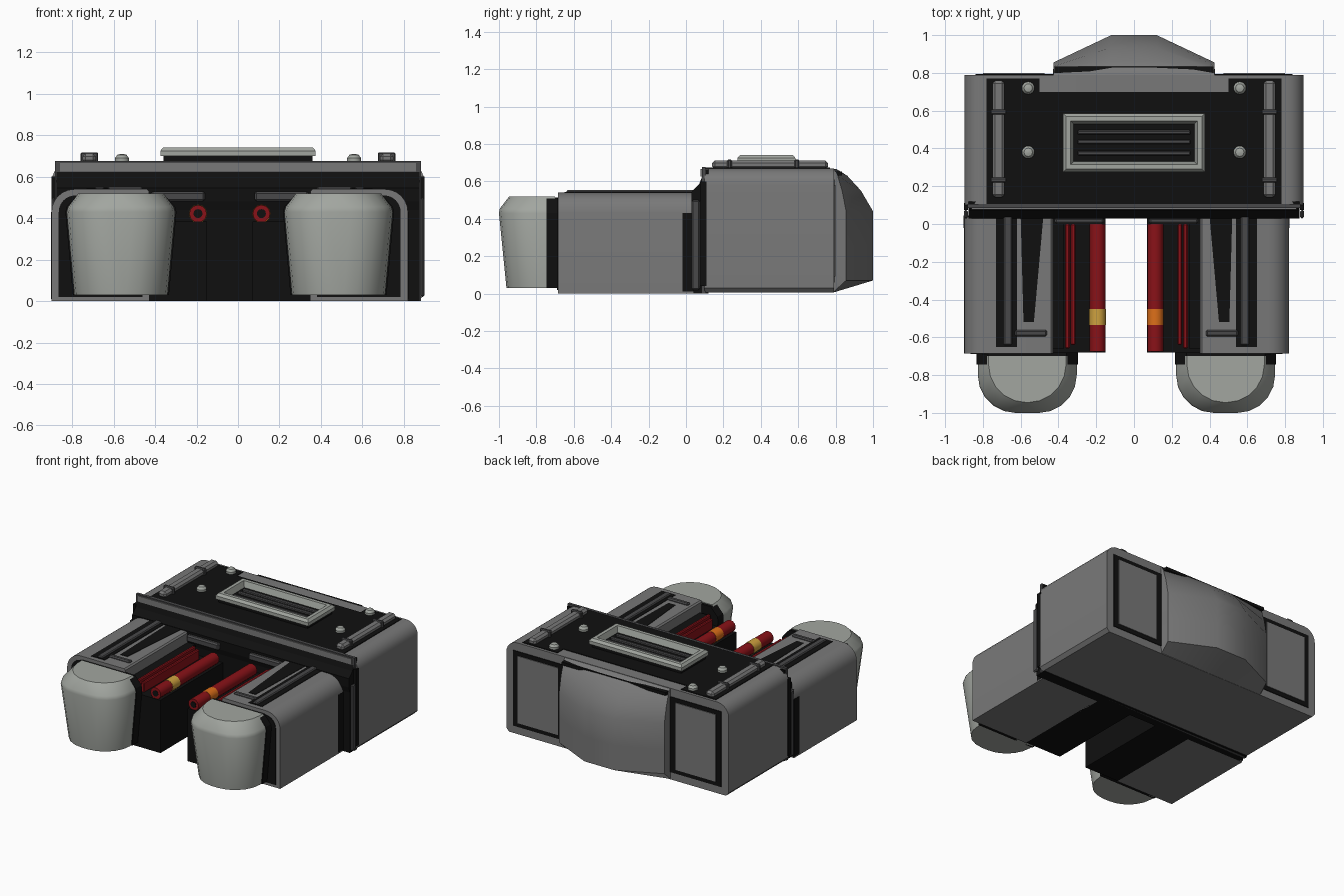
import bpy, bmesh, math
from mathutils import Vector

if "Cube" in bpy.data.objects:
    bpy.data.objects.remove(bpy.data.objects["Cube"])

def mat(name, r, g, b):
    m = bpy.data.materials.new(name)
    m.diffuse_color = (r, g, b, 1)
    m.use_nodes = True
    m.node_tree.nodes["Principled BSDF"].inputs["Base Color"].default_value = m.diffuse_color
    return m

GREY = mat("shell grey", .19, .19, .19)
DARK = mat("dark grey", .065, .065, .067)
BLACK = mat("black", .005, .005, .005)
LIGHT = mat("light grey", .36, .38, .35)
RED = mat("red", .25, .006, .009)
YELLOW = mat("yellow", .62, .36, .05)
ORANGE = mat("orange", .72, .16, .01)

def make(name, verts, faces, m, smooth=False):
    me = bpy.data.meshes.new(name)
    me.from_pydata([Vector(v) for v in verts], [], faces)
    bm = bmesh.new()
    bm.from_mesh(me)
    bmesh.ops.recalc_face_normals(bm, faces=bm.faces)
    bm.to_mesh(me)
    bm.free()
    ob = bpy.data.objects.new(name, me)
    bpy.context.collection.objects.link(ob)
    me.materials.append(m)
    if smooth:
        bpy.ops.object.select_all(action='DESELECT')
        ob.select_set(True)
        bpy.context.view_layer.objects.active = ob
        bpy.ops.object.shade_smooth_by_angle(angle=math.radians(32))
    return ob

def loft(name, rings, m, smooth=False):
    n = len(rings[0])
    faces = [tuple(range(n)), tuple(range((len(rings) - 1) * n, len(rings) * n))]
    for r in range(len(rings) - 1):
        for i in range(n):
            j = (i + 1) % n
            faces.append((r*n + i, r*n + j, (r+1)*n + j, (r+1)*n + i))
    return make(name, [p for r in rings for p in r], faces, m, smooth)

def prism_y(name, pts, y0, y1, m, smooth=False):
    return loft(name, [[(x, y, z) for x, z in pts] for y in (y0, y1)], m, smooth)

def box(name, x0, x1, y0, y1, z0, z1, m, bevel=0):
    x0, x1 = min(x0, x1), max(x0, x1)
    ob = prism_y(name, [(x0, z0), (x1, z0), (x1, z1), (x0, z1)], y0, y1, m)
    if bevel:
        b = ob.modifiers.new("bevel", 'BEVEL')
        b.width, b.segments = bevel, 1
    return ob

def arc(cx, cz, r, a0, a1, n=6):
    return [(cx + r * math.cos(math.radians(a0 + (a1 - a0) * i / n)),
             cz + r * math.sin(math.radians(a0 + (a1 - a0) * i / n))) for i in range(n + 1)]

# main body with rounded top corners and chamfered bottom
half = [(.875, .005), (.898, .03)] + arc(.808, .58, .09, 0, 90)
prism_y("main_body", half + [(-x, z) for x, z in reversed(half)], .10, .79, GREY, True)

# sloped black neck between body and arms
neck = [(.04, 0), (.12, 0), (.12, .665), (.10, .66), (.07, .585), (.03, .545), (.03, .48), (.04, .44)]
loft("neck", [[(x, y, z) for y, z in neck] for x in (-.875, .875)], BLACK)
# square collar plate, with its front trim strip
box("collar", -.882, .882, .085, .105, .0, .676, DARK)
box("collar_trim", -.86, .86, .078, .09, .625, .667, GREY)
for s in (-1, 1):
    box("collar_side_rib", s*.88, s*.9, .03, .075, .02, .5, DARK, .008)
    box("collar_side_gap", s*.88, s*.9005, .075, .11, .04, .6, BLACK)

# black top panel in three strips leaving a grey rear border
box("top_panel", -.78, .78, .105, .70, .66, .675, BLACK)
for s in (-1, 1):
    box("top_panel_corner", s*.5, s*.78, .69, .77, .66, .675, BLACK)
    # side rails and clamps
    box("top_rail", s*.75, s*.685, .14, .76, .665, .712, GREY, .015)
    for y in (.22, .58):
        box("rail_clamp", s*.76, s*.675, y, y + .025, .665, .718, DARK, .006)
    # round knobs
    for y in (.38, .72):
        rings = [[(s*.56 + x, y + yy, z) for x, yy in arc(0, 0, r, 0, 337.5, 15)]
                 for r, z in ((.034, .67), (.034, .69), (.022, .706), (.006, .71))]
        loft("knob", rings, LIGHT, True)
    # back panels with a black outline
    box("back_panel_outline", s*.41, s*.84, .785, .795, .06, .61, BLACK)
    box("back_panel", s*.475, s*.80, .785, .80, .09, .58, GREY)

# handle frame on top
box("handle_base", -.36, .36, .29, .57, .67, .70, BLACK)
def rect(dx, dy, z):
    return [(-dx, .43 - dy, z), (dx, .43 - dy, z), (dx, .43 + dy, z), (-dx, .43 + dy, z)]
rr = [rect(.375, .155, .70), rect(.375, .155, .725), rect(.36, .14, .742),
      rect(.335, .115, .742), rect(.32, .10, .70)]
faces = [(k*4 + i, k*4 + (i+1) % 4, ((k+1) % 5)*4 + (i+1) % 4, ((k+1) % 5)*4 + i)
         for k in range(5) for i in range(4)]
make("handle_frame", [p for r in rr for p in r], faces, LIGHT)
for y in (.375, .435, .485):
    box("handle_slat", -.30, .30, y - .012, y + .012, .695, .718, DARK, .006)

# faceted bulge on the back
cols = [(-.43, .0), (-.425, .33), (-.12, 1), (.12, 1), (.425, .33), (.43, .0)]
rows = [(.005, .0), (.07, 1), (.25, 1), (.44, 1), (.55, .70), (.63, .36), (.665, .10), (.668, 0)]
verts = [(x, .785 + .215 * f * g, z) for z, g in rows for x, f in cols]
faces = [(r*6 + c, r*6 + c + 1, r*6 + c + 7, r*6 + c + 6)
         for r in range(len(rows) - 1) for c in range(5)]
make("back_bulge", verts, faces, GREY, True)
box("bulge_seam", -.42, .42, .785, .835, .63, .652, BLACK)

# two arms, mirrored about x = -0.04
C = -.04
for s in (-1, 1):
    X = lambda u: C + s*u
    def bx(name, u0, u1, *rest):
        return box(name, X(u0), X(u1), *rest)
    # outer shell with a rounded outer top edge
    sec = [(.39, 0), (.86, 0)] + arc(.75, .43, .11, 0, 90) + [(.40, .54), (.39, .53)]
    prism_y("arm_shell", [(X(u), z) for u, z in sec], -.685, .04, GREY, True)
    sec = [(.42, .02), (.825, .02)] + arc(.745, .43, .08, 0, 90) + [(.42, .51)]
    prism_y("arm_front_recess", [(X(u), z) for u, z in sec], -.689, -.68, BLACK)
    bx("arm_rear_band", .60, .862, -.02, .045, .01, .43, BLACK)
    # top inlays, rail and crossbar
    bx("arm_top_inlay", .58, .69, -.65, .04, .535, .5435, BLACK)
    strip = [(.44, .04), (.56, .04), (.545, -.52), (.49, -.52)]
    loft("arm_top_wedge", [[(X(u), y, z) for u, y in strip] for z in (.535, .543)], BLACK)
    bx("arm_rail", .605, .65, -.64, .08, .535, .553, DARK, .006)
    bx("arm_crossbar", .42, .59, -.595, -.56, .53, .553, DARK, .008)
    # lower inner block, its black inner wall and tube seat
    bx("arm_inner_block", .11, .40, -.68, .05, 0, .385, BLACK)
    bx("arm_inner_ledge", .33, .393, -.66, .04, .38, .46, BLACK)
    bx("tube_end_bar", .12, .38, 0, .035, .48, .53, DARK, .01)
    bx("red_strip_inner", .27, .295, -.64, 0, .38, .455, RED, .006)
    bx("red_strip_outer", .30, .325, -.66, 0, .38, .47, RED, .006)
    # red tube with a coloured band and dark core
    def tube(name, r, y0, y1, m):
        prism_y(name, arc(X(.153), .422, r, 0, 330, 11), y0, y1, m, True)
    tube("tube", .042, -.675, 0, RED)
    tube("tube_core", .022, -.678, -.67, BLACK)
    tube("tube_band", .044, -.535, -.45, YELLOW if s < 0 else ORANGE)
    # rounded foot: U-shaped outline lofted upward
    def u_ring(hw, front, back, z):
        r = min(.2, hw)
        o = [(hw, back)] + arc(hw - r, front + r, r, 0, -90, 5)
        o += [(-x, y) for x, y in reversed(o)]
        return [(X(.525) + x, y, z) for x, y in o]
    loft("foot", [u_ring(.225, -.96, -.70, .03), u_ring(.262, -1.0, -.70, .43),
                  u_ring(.255, -.995, -.70, .455), u_ring(.205, -.945, -.70, .52)], LIGHT, True)
    # black cuff where the foot meets the arm
    cuff = [(-.232, .03), (.232, .03), (.268, .43), (.262, .455), (.208, .515),
            (-.208, .515), (-.262, .455), (-.268, .43)]
    prism_y("foot_cuff", [(X(.525) + x, z) for x, z in cuff], -.745, -.68, BLACK)
